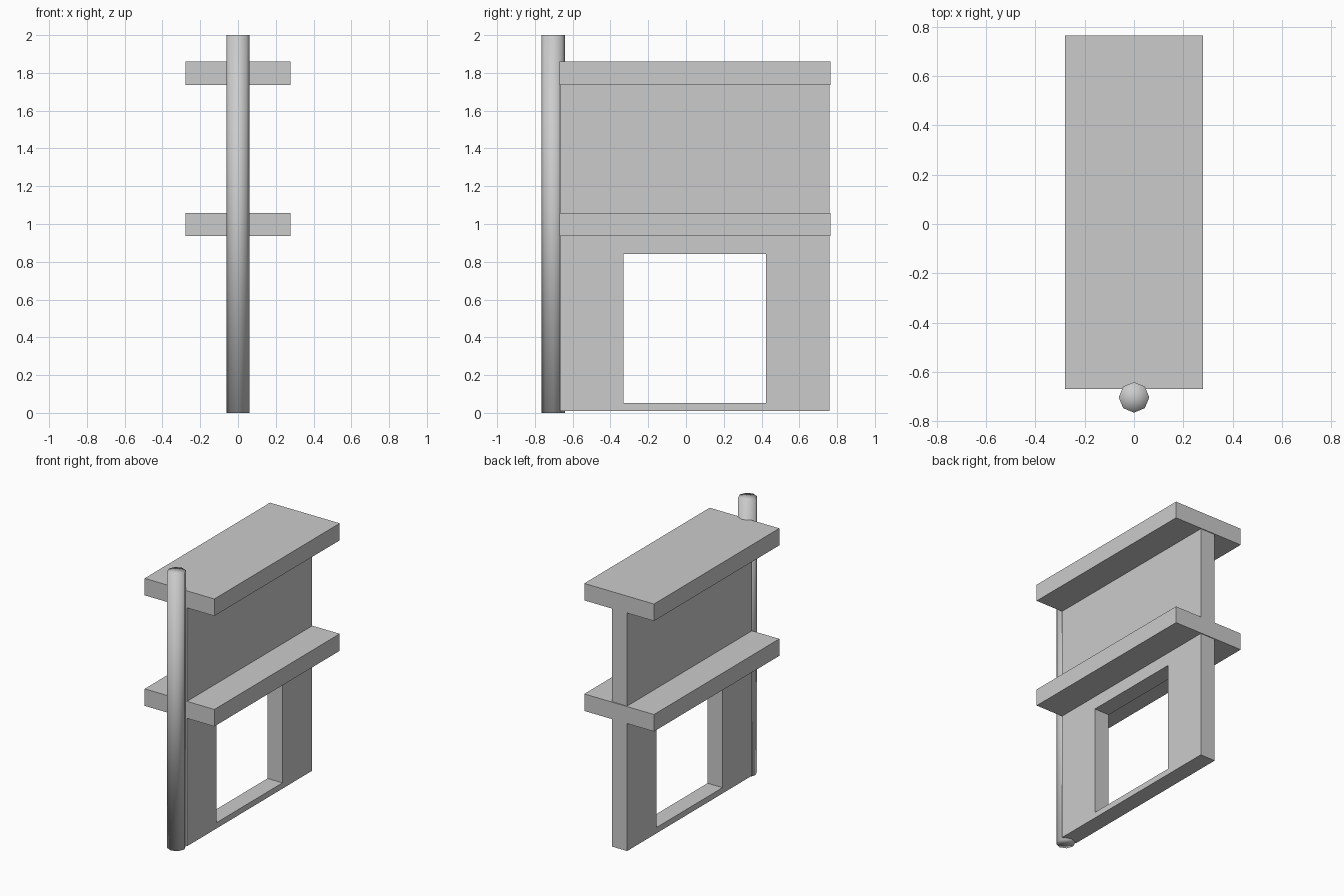
import bpy
import bmesh

if "Cube" in bpy.data.objects:
    bpy.data.objects.remove(bpy.data.objects["Cube"])


def box(name, x, y, z):
    """Box from (min, max) ranges on each axis."""
    bpy.ops.mesh.primitive_cube_add(size=1, location=[sum(r) / 2 for r in (x, y, z)])
    obj = bpy.context.object
    obj.name = name
    obj.scale = [r[1] - r[0] for r in (x, y, z)]
    bpy.ops.object.transform_apply(location=False, rotation=False, scale=True)
    return obj


def framed_wall(name, half, outer, inner):
    """Upright wall in the yz plane with one rectangular opening."""
    bm = bmesh.new()

    def ring(rect, x):
        y0, y1, z0, z1 = rect
        return [bm.verts.new((x, y, z)) for y, z in ((y0, z0), (y1, z0), (y1, z1), (y0, z1))]

    # Outer and inner outlines on both sides, bridged into a closed loop
    loops = [ring(outer, -half), ring(outer, half), ring(inner, half), ring(inner, -half)]
    for a, b in zip(loops, loops[1:] + loops[:1]):
        for i in range(4):
            j = (i + 1) % 4
            bm.faces.new((a[i], a[j], b[j], b[i]))
    bmesh.ops.recalc_face_normals(bm, faces=bm.faces)
    mesh = bpy.data.meshes.new(name)
    bm.to_mesh(mesh)
    bm.free()
    obj = bpy.data.objects.new(name, mesh)
    bpy.context.collection.objects.link(obj)
    return obj


# Round front pole, eight sides, smooth shaded
bpy.ops.mesh.primitive_cylinder_add(vertices=8, radius=0.062, depth=2,
                                    end_fill_type='TRIFAN', location=(0, -0.703, 1))
bpy.context.object.name = "front_pole"
bpy.ops.object.shade_smooth()

# Wall with window opening, reaching up to the top shelf
framed_wall("wall_panel", 0.06, (-0.667, 0.759, 0.01, 1.75), (-0.332, 0.423, 0.052, 0.842))

# Two wide shelves
for name, z in (("middle_shelf", 0.936), ("top_shelf", 1.736)):
    box(name, (-0.279, 0.279), (-0.669, 0.765), (z, z + 0.123))
